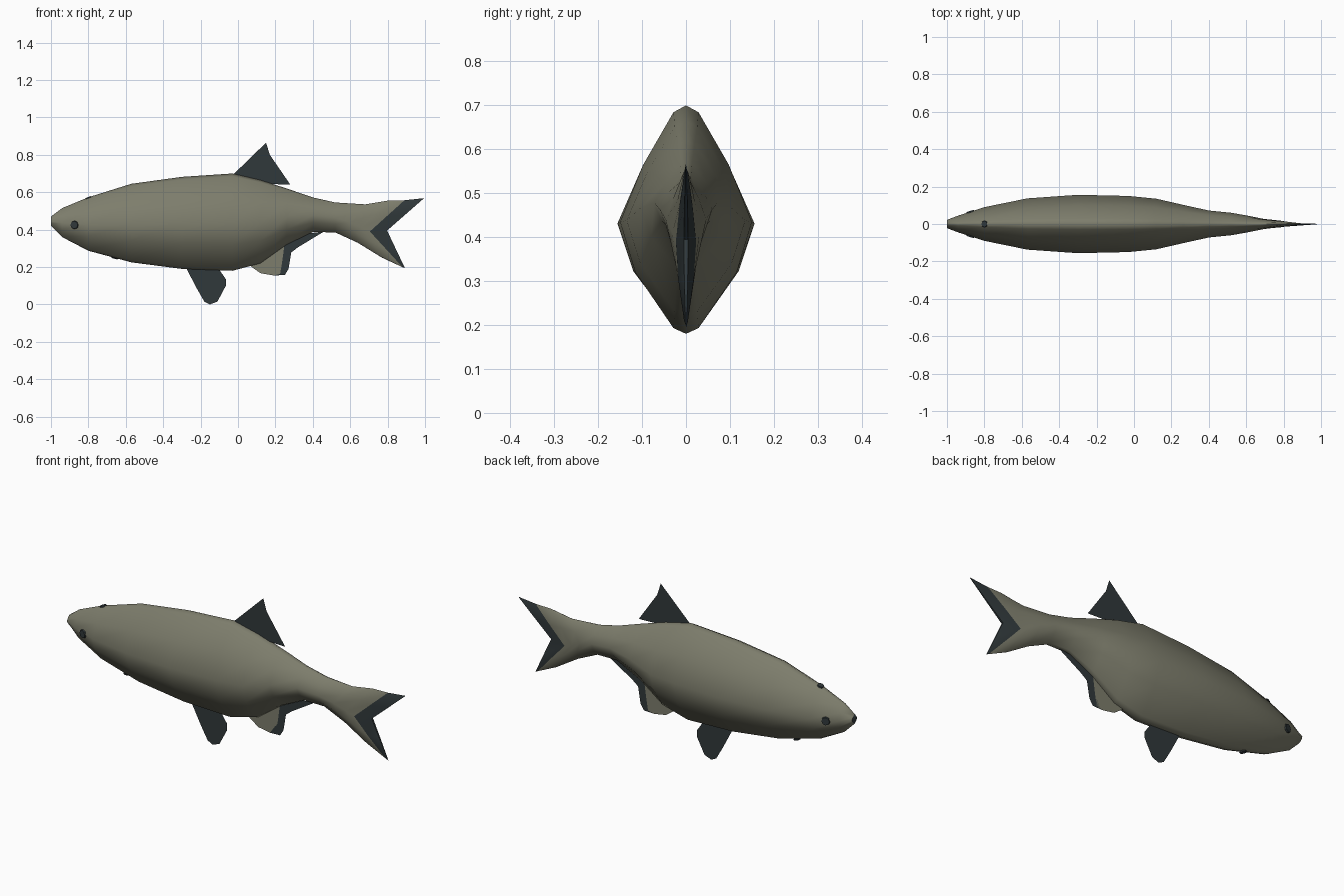
import bpy, bmesh, math
from mathutils import Vector

if "Cube" in bpy.data.objects:
    bpy.data.objects.remove(bpy.data.objects["Cube"])


def material(name, rgb):
    m = bpy.data.materials.new(name)
    m.diffuse_color = (*rgb, 1)
    m.use_nodes = True
    m.node_tree.nodes["Principled BSDF"].inputs["Base Color"].default_value = m.diffuse_color
    return m


OLIVE = material("olive_scales", (0.205, 0.205, 0.150))
DARK = material("dark_slate", (0.030, 0.040, 0.043))


def make_object(name, bm, mats, smooth=False):
    mesh = bpy.data.meshes.new(name)
    bm.to_mesh(mesh)
    bm.free()
    for m in mats:
        mesh.materials.append(m)
    ob = bpy.data.objects.new(name, mesh)
    bpy.context.collection.objects.link(ob)
    if smooth:
        bpy.ops.object.select_all(action='DESELECT')
        ob.select_set(True)
        bpy.context.view_layer.objects.active = ob
        bpy.ops.object.shade_smooth_by_angle(angle=math.radians(60))
    return ob


# Cross-section: (height fraction, width fraction) from belly to back
MID = 0.49
SIDE = [(0, 0), (0.025, 0.19), (0.27, 0.77), (MID, 1), (0.74, 0.65), (0.97, 0.19), (1, 0)]

# Straight rings of the trunk: x, bottom, top, half width
TRUNK = [
    (-1.0, 0.42, 0.47, 0.022), (-0.94, 0.36, 0.515, 0.045),
    (-0.80, 0.287, 0.573, 0.09), (-0.57, 0.225, 0.645, 0.137),
    (-0.30, 0.19, 0.682, 0.156), (-0.03, 0.18, 0.70, 0.15),
    (0.12, 0.22, 0.665, 0.135), (0.26, 0.32, 0.62, 0.103),
    (0.40, 0.387, 0.572, 0.072), (0.52, 0.385, 0.545, 0.06),
]
rings = [((x, b), (x, b + MID * (t - b)), (x, t), w) for x, b, t, w in TRUNK]

# Swept rings of the forked tail: bottom point, middle point, top point, half width
rings += [
    ((0.64, 0.33), (0.60, 0.44), (0.68, 0.535), 0.046),
    ((0.77, 0.25), (0.66, 0.41), (0.80, 0.555), 0.031),
    ((0.88, 0.199), (0.705, 0.39), (0.89, 0.557), 0.023),
    ((0.893, 0.193), (0.797, 0.395), (0.995, 0.568), 0.005),
]


def ring_points(bottom, middle, top, w):
    b, m, t = (Vector((p[0], 0, p[1])) for p in (bottom, middle, top))
    half = []
    for f, wf in SIDE:
        p = b.lerp(m, f / MID) if f <= MID else m.lerp(t, (f - MID) / (1 - MID))
        half.append((p, w * wf))
    front = [p + Vector((0, -y, 0)) for p, y in half]
    back = [p + Vector((0, y, 0)) for p, y in half[-2:0:-1]]
    return front + back


# Body and tail in one skin, with a dark mouth and a dark tail margin
bm = bmesh.new()
loops = [[bm.verts.new(p) for p in ring_points(*r)] for r in rings]
n = len(loops[0])
for i in range(len(loops) - 1):
    for j in range(n):
        k = (j + 1) % n
        f = bm.faces.new((loops[i][j], loops[i + 1][j], loops[i + 1][k], loops[i][k]))
        f.material_index = 1 if i == len(loops) - 2 else 0
bm.faces.new(loops[0]).material_index = 1
for j in range(len(SIDE) - 1):          # close the thin edge of the fork
    ring = loops[-1]
    quad = [ring[j], ring[j + 1], ring[(n - j - 1) % n], ring[(n - j) % n]]
    f = bm.faces.new(list(dict.fromkeys(quad)))
    f.material_index = 1
bmesh.ops.recalc_face_normals(bm, faces=bm.faces)
make_object("body", bm, [OLIVE, DARK], smooth=True)


# Flat fins on the centre plane
def fin(name, outline, mat):
    bm = bmesh.new()
    f = bm.faces.new([bm.verts.new((x, 0, z)) for x, z in outline])
    bmesh.ops.triangulate(bm, faces=[f])
    make_object(name, bm, [mat])


fin("dorsal_fin", [(-0.03, 0.69), (0.15, 0.865), (0.17, 0.80), (0.21, 0.715),
                   (0.28, 0.64), (0.15, 0.645)], DARK)
fin("pelvic_fin", [(-0.28, 0.20), (-0.22, 0.085), (-0.18, 0.015), (-0.15, 0.0),
                   (-0.11, 0.015), (-0.065, 0.10), (-0.065, 0.135),
                   (-0.11, 0.17), (-0.11, 0.20)], DARK)
fin("anal_fin", [(0.06, 0.21), (0.12, 0.167), (0.19, 0.155), (0.225, 0.163),
                 (0.235, 0.22), (0.25, 0.33), (0.12, 0.25)], OLIVE)
fin("anal_fin_edge", [(0.19, 0.155), (0.25, 0.157), (0.27, 0.19), (0.275, 0.27),
                      (0.32, 0.305), (0.46, 0.39), (0.30, 0.37), (0.25, 0.33),
                      (0.235, 0.22), (0.225, 0.163)], DARK)


# Small dark plates lying on the skin
def spot(name, loc, normal, radius, depth=0.008, squash=1.0):
    bm = bmesh.new()
    bmesh.ops.create_cone(bm, cap_ends=True, segments=8, radius1=radius,
                          radius2=radius * 0.9, depth=depth)
    ob = make_object(name, bm, [DARK])
    ob.location = loc
    ob.rotation_euler = Vector(normal).to_track_quat('Z', 'Y').to_euler()
    ob.scale = (1, squash, 1)


for label, s in (("front_eye", -1), ("back_eye", 1)):
    spot(label, (-0.875, s * 0.066, 0.425), (-0.3, s * 0.95, 0), 0.023)
for label, loc, normal in (("crown_spot", (-0.80, 0, 0.571), (-0.33, 0, 0.95)),
                           ("throat_spot", (-0.66, 0, 0.247), (-0.25, 0, -0.97))):
    spot(label, loc, normal, 0.018, depth=0.006)
